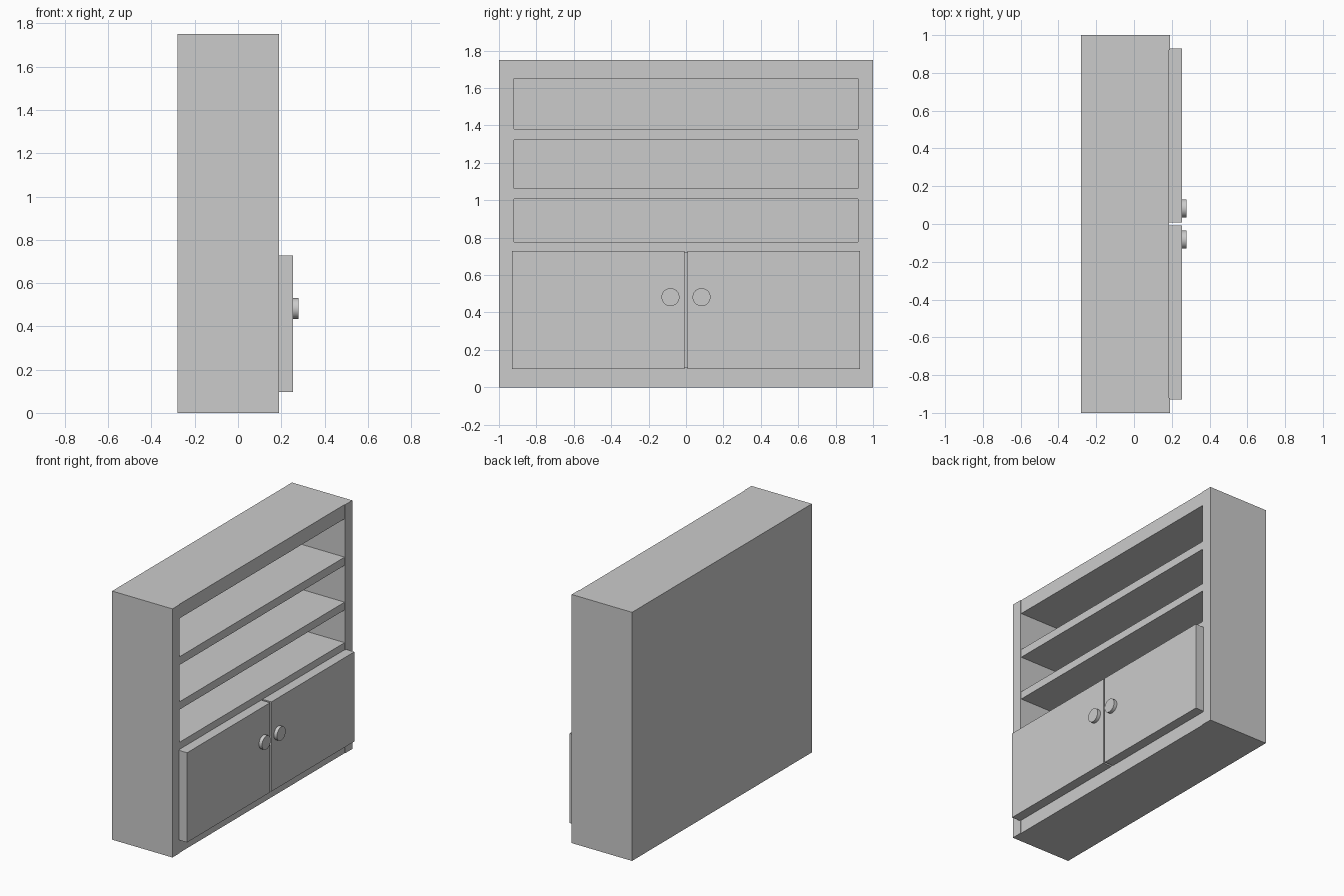
import bpy
import bmesh
from math import pi
from mathutils import Matrix

if "Cube" in bpy.data.objects:
    bpy.data.objects.remove(bpy.data.objects["Cube"])


def finish(name, bm):
    mesh = bpy.data.meshes.new(name)
    bm.to_mesh(mesh)
    bm.free()
    obj = bpy.data.objects.new(name, mesh)
    bpy.context.collection.objects.link(obj)
    return obj


def box(name, x, y, z):
    """Box from (min, max) pairs on each axis."""
    bm = bmesh.new()
    bmesh.ops.create_cube(bm, size=1)
    for v in bm.verts:
        v.co = [lo if c < 0 else hi for c, (lo, hi) in zip(v.co, (x, y, z))]
    return finish(name, bm)


def knob(name, y, z, x0, x1, radius):
    bm = bmesh.new()
    place = Matrix.Translation(((x0 + x1) / 2, y, z)) @ Matrix.Rotation(pi / 2, 4, 'Y')
    bmesh.ops.create_cone(bm, cap_ends=True, segments=32, radius1=radius,
                          radius2=radius, depth=x1 - x0, matrix=place)
    for f in bm.faces:
        f.smooth = len(f.verts) == 4
    for e in bm.edges:
        e.smooth = all(f.smooth for f in e.link_faces)
    return finish(name, bm)


BACK, FRONT, RAIL = -0.28, 0.19, 0.186   # boards sit just behind the side fronts
INNER, HEIGHT = 0.92, 1.75
PANEL = BACK + 0.05

# Side panels, doors and knobs on each half
for side, s in (("left", -1), ("right", 1)):
    box(side + "_side_panel", (BACK, FRONT), sorted((s * INNER, s)), (0, HEIGHT))
    box(side + "_door", (RAIL, 0.255), sorted((s * 0.007, s * 0.93)), (0.097, 0.728))
    knob(side + "_knob", s * 0.083, 0.482, 0.253, 0.279, 0.048)

# Top and base boards
span = (-INNER, INNER)
box("top_board", (BACK, RAIL), span, (1.65, HEIGHT))
box("base_board", (BACK, RAIL), span, (0, 0.108))

# Back panel
box("back_panel", (BACK, PANEL), span, (0.108, 1.65))

# Shelves
for i, z in enumerate([(0.72, 0.778), (1.008, 1.063), (1.322, 1.38)]):
    box(f"shelf_{i + 1}", (PANEL, RAIL), span, z)
